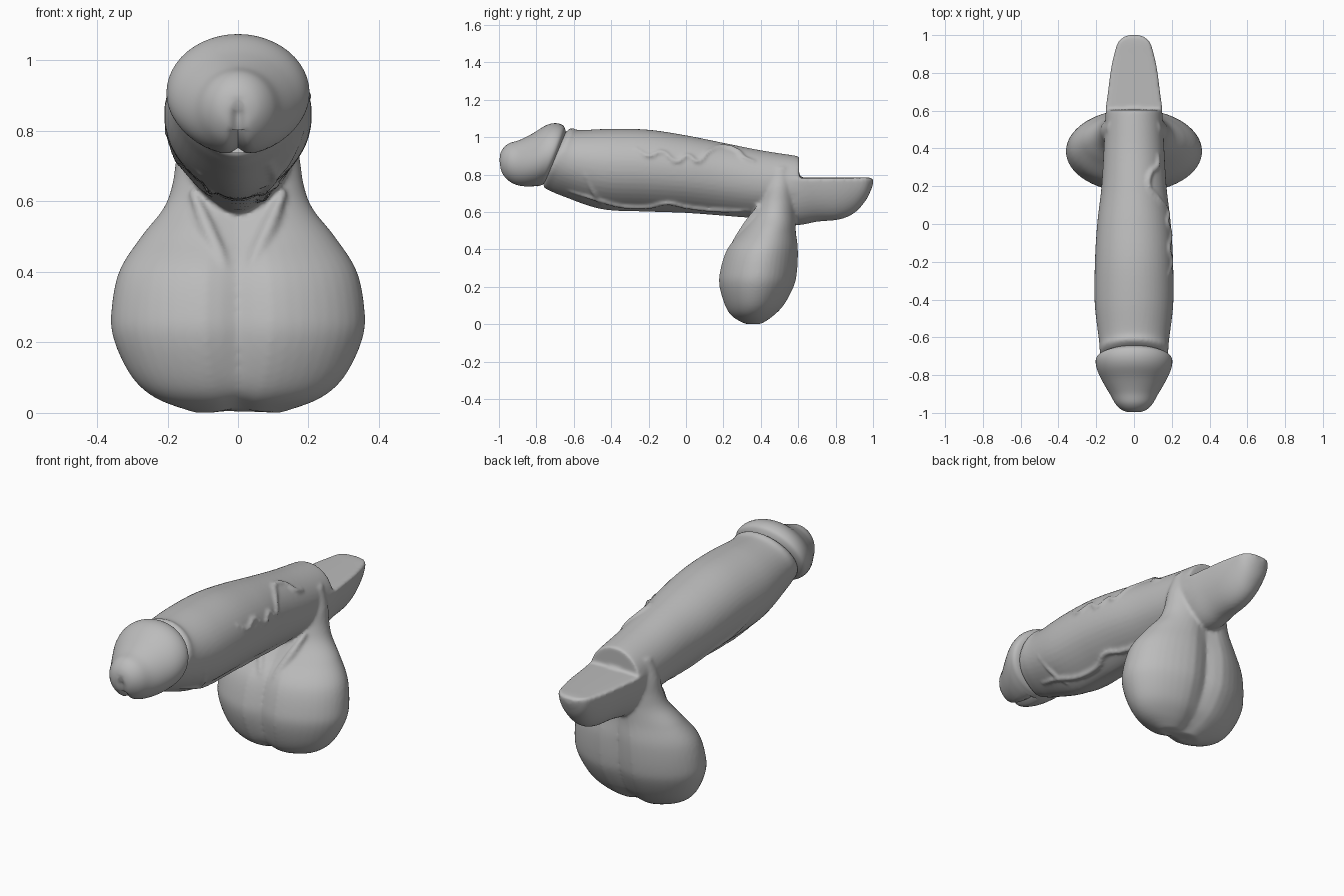
import bpy, bmesh, math
from mathutils import Vector
from mathutils.bvhtree import BVHTree

cube = bpy.data.objects.get("Cube")
if cube:
    bpy.data.objects.remove(cube)

grey = bpy.data.materials.new("plain grey")
grey.use_nodes = True
COLOUR = (0.5, 0.5, 0.5, 1)
grey.diffuse_color = COLOUR
grey.node_tree.nodes["Principled BSDF"].inputs["Base Color"].default_value = COLOUR


def spline(rows, steps=6):
    """Smoothly interpolate rows of section values."""
    out = []
    for i in range(len(rows) - 1):
        p0, p1 = rows[max(i - 1, 0)], rows[i]
        p2, p3 = rows[i + 1], rows[min(i + 2, len(rows) - 1)]
        for k in range(steps):
            t = k / steps
            out.append([b + 0.5 * t * (c - a + t * (2*a - 5*b + 4*c - d + t * (3*(b - c) + d - a)))
                        for a, b, c, d in zip(p0, p1, p2, p3)])
    return out + [list(rows[-1])]


def loft(name, rows, mid=0.5, pinch=0.0, crease=0.0, crease_width=0.05, bend=None, sides=48):
    """Skin rings; a row is (y, z of one end, y, z of the other end, half width)."""
    bm = bmesh.new()
    rings = []
    for ya, za, yb, zb, w in spline(rows):
        a, b = Vector((0, ya, za)), Vector((0, yb, zb))
        centre = a.lerp(b, mid)
        ring = []
        for i in range(sides):
            ang = 2 * math.pi * i / sides
            s, x = math.sin(ang), w * math.cos(ang)
            end = a if s > 0 else b
            if s < 0:
                x *= 1 - pinch * abs(s) ** 3
            reach = abs(s) * (1 - crease * math.exp(-(x / crease_width) ** 2))
            p = centre + (end - centre) * reach
            p.x = x
            if bend:
                bend(p)
            ring.append(bm.verts.new(p))
        rings.append(ring)
    for r, q in zip(rings, rings[1:]):
        for i in range(sides):
            j = (i + 1) % sides
            bm.faces.new((r[i], r[j], q[j], q[i]))
    bm.faces.new(rings[0])
    bm.faces.new(rings[-1])
    bmesh.ops.recalc_face_normals(bm, faces=bm.faces)
    mesh = bpy.data.meshes.new(name)
    bm.to_mesh(mesh)
    bm.free()
    mesh.materials.append(grey)
    obj = bpy.data.objects.new(name, mesh)
    bpy.context.collection.objects.link(obj)
    return obj


def tube(name, points, radius):
    """Rounded ridge along a path, tapering at both ends."""
    curve = bpy.data.curves.new(name, "CURVE")
    curve.dimensions = "3D"
    curve.bevel_depth = radius
    curve.use_fill_caps = True
    sp = curve.splines.new("BEZIER")
    sp.bezier_points.add(len(points) - 1)
    for i, (bp, p) in enumerate(zip(sp.bezier_points, points)):
        bp.co = p
        bp.radius = 0.5 if i in (0, len(points) - 1) else 1
        bp.handle_left_type = bp.handle_right_type = "AUTO"
    curve.materials.append(grey)
    obj = bpy.data.objects.new(name, curve)
    bpy.context.collection.objects.link(obj)
    return obj


# Long barrel with a small collar near its front
barrel = loft("barrel", [
    (-.68, .98, -.77, .80, .13), (-.645, 1.025, -.76, .735, .172),
    (-.61, 1.05, -.73, .715, .182), (-.57, 1.038, -.66, .685, .186),
    (-.4, 1.045, -.45, .615, .208), (-.2, 1.04, -.2, .602, .207),
    (0, 1.01, 0, .595, .195), (.2, .97, .2, .58, .172),
    (.4, .93, .4, .565, .16), (.58, .902, .58, .56, .15),
    (.605, .895, .605, .56, .145)], mid=0.45, pinch=0.35)


# Rounded double pouch rising into a neck
def lift_middle(p):
    p.z += 0.014 * math.exp(-(p.x / 0.04) ** 2) * max(0, 1 - p.z / 0.1)


pouch = loft("pouch", [
    (.31, 0, .41, 0, .12), (.24, .04, .47, .04, .23), (.2, .1, .53, .1, .3),
    (.17, .2, .585, .2, .35), (.172, .28, .603, .28, .36), (.21, .4, .608, .4, .338),
    (.29, .5, .597, .5, .275), (.345, .58, .597, .58, .212), (.37, .65, .6, .65, .186),
    (.39, .74, .6, .74, .172), (.42, .84, .59, .84, .14)],
    crease=0.16, crease_width=0.055, bend=lift_middle)

# Flat-topped rear tang
tang = loft("rear_tang", [
    (.5, .785, .5, .54, .15), (.6, .785, .6, .53, .15), (.7, .785, .7, .548, .138),
    (.82, .785, .82, .56, .122), (.9, .785, .9, .595, .105),
    (.96, .785, .96, .66, .086), (.99, .782, .99, .72, .055), (1.0, .775, 1.0, .75, .03)],
    mid=0.03)

# Ridges on the barrel, laid on its surface from each side
surface = BVHTree.FromPolygons([v.co for v in barrel.data.vertices],
                               [p.vertices for p in barrel.data.polygons])


def ridge(side, radius, *path):
    pts = []
    for y, z in path:
        hit = surface.ray_cast(Vector((side, y, z)), Vector((-side, 0, 0)))[0]
        if hit:
            pts.append(hit)
    return tube("barrel_ridge", pts, radius)


parts = [
    barrel, pouch, tang,
    ridge(1, .012, (-.27, .94), (-.2, .9), (-.13, .92), (-.05, .87), (.01, .9), (.06, .87),
          (.12, .92), (.19, .945)),
    ridge(1, .014, (.12, .93), (.2, .95), (.27, .93), (.31, .89), (.37, .87)),
    ridge(1, .012, (-.54, .8), (-.49, .7), (-.45, .64)),
    ridge(1, .014, (-.62, .71), (-.48, .67), (-.35, .635), (-.2, .63), (-.1, .65), (0, .63),
          (.2, .61), (.34, .61)),
    ridge(-1, .012, (-.3, .8), (-.15, .73), (0, .7), (.12, .65), (.25, .62)),
    ridge(-1, .012, (-.5, .68), (-.35, .635), (-.15, .635), (0, .63)),
]

# Folds fanning up the front of the pouch
for side in (-1, 1):
    parts.append(tube("pouch_fold", [(side * .025, .215, .3), (side * .045, .26, .42),
                                     (side * .09, .325, .53), (side * .13, .39, .63)], .022))

# Fuse the parts into one soft skin
bpy.ops.object.select_all(action="DESELECT")
for p in parts:
    p.select_set(True)
bpy.context.view_layer.objects.active = barrel
bpy.ops.object.convert(target="MESH")
bpy.ops.object.join()
body = bpy.context.view_layer.objects.active
body.name = "body"
remesh = body.modifiers.new("fuse", "REMESH")
remesh.mode = "VOXEL"
remesh.voxel_size = 0.009
remesh.use_smooth_shade = True
soften = body.modifiers.new("soften", "SMOOTH")
soften.factor = 0.5
soften.iterations = 5


# Domed front cap with a flared rim and a shallow notch
def notch(p):
    if p.y < -0.8 and p.z < 0.9:
        dip = math.exp(-(p.x / 0.018) ** 2) * min(1, (0.9 - p.z) / 0.05)
        p.y += 0.018 * dip
        p.z += 0.02 * dip * (p.z < 0.8)


cap = loft("front_cap", [
    (-1, .885, -1, .86, .015), (-.985, .93, -.988, .81, .06), (-.95, .965, -.96, .77, .096),
    (-.89, .985, -.92, .745, .125), (-.82, 1.02, -.87, .733, .16),
    (-.75, 1.063, -.82, .733, .19), (-.70, 1.075, -.785, .74, .202),
    (-.66, 1.065, -.765, .748, .2), (-.645, 1.04, -.75, .765, .18),
    (-.64, 1.0, -.735, .8, .13)], mid=0.5, bend=notch)
bpy.ops.object.select_all(action="DESELECT")
cap.select_set(True)
bpy.context.view_layer.objects.active = cap
bpy.ops.object.shade_smooth_by_angle(angle=math.radians(50))
